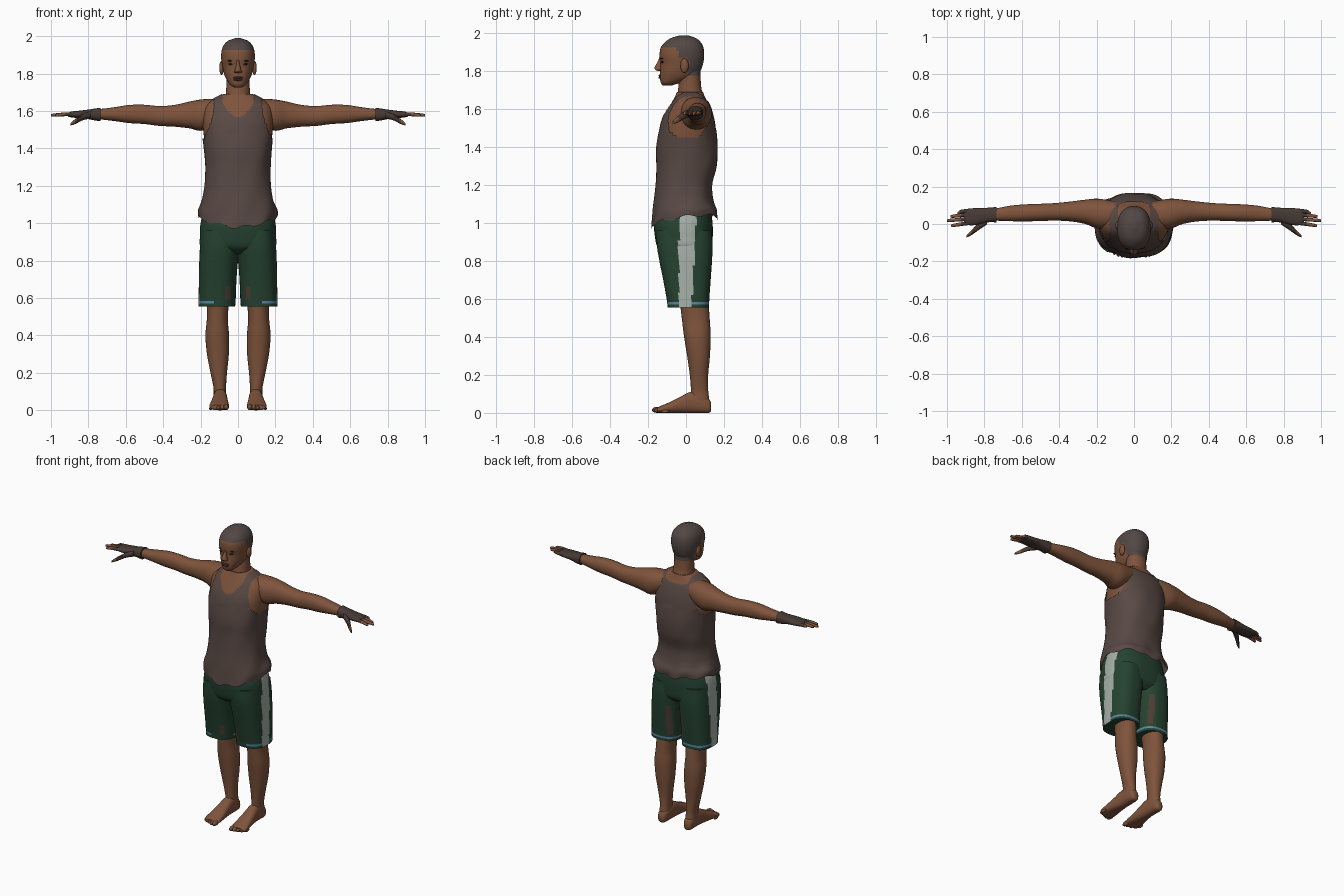
import bpy, bmesh, math
from mathutils import Vector

cube = bpy.data.objects.get("Cube")
if cube:
    bpy.data.objects.remove(cube, do_unlink=True)


def material(name, *rgb):
    m = bpy.data.materials.new(name)
    m.use_nodes = True
    m.diffuse_color = (*rgb, 1)
    m.node_tree.nodes["Principled BSDF"].inputs["Base Color"].default_value = (*rgb, 1)
    return m


SKIN = material("brown skin", .21, .088, .045)
HAIR = material("cropped hair", .085, .064, .06)
CLOTH = material("grey brown cloth", .098, .066, .057)
GREEN = material("dark green", .018, .055, .03)
STRIPE = material("pale grey stripe", .38, .43, .39)
BLUE = material("hem blue", .1, .25, .38)
PATCH = material("faded brown", .075, .045, .034)
GLOVE = material("dark glove", .062, .042, .035)
DARK = material("eye and brow dark", .025, .014, .01)
LIPS = material("lip brown", .11, .045, .028)


def finish(name, bm, mats, paint=None, angle=40):
    """Turn a bmesh into a smooth object coloured by the paint rule."""
    bmesh.ops.recalc_face_normals(bm, faces=bm.faces)
    for f in bm.faces:
        f.smooth = True
        if paint:
            f.material_index = paint(f.calc_center_median())
    mesh = bpy.data.meshes.new(name)
    bm.to_mesh(mesh)
    bm.free()
    for m in mats:
        mesh.materials.append(m)
    mesh.set_sharp_from_angle(angle=math.radians(angle))
    obj = bpy.data.objects.new(name, mesh)
    bpy.context.collection.objects.link(obj)
    return obj


def smooth_keys(keys, steps):
    """Catmull-Rom interpolation between cross-section boxes."""
    rows = []
    for i in range(len(keys) - 1):
        a, b, c, d = (keys[min(max(i + k, 0), len(keys) - 1)] for k in (-1, 0, 1, 2))
        for s in range(steps):
            t = s / steps
            rows.append([q + t * ((r - p) / 2 + t * (p - 2.5 * q + 2 * r - w / 2
                         + t * (1.5 * (q - r) + (w - p) / 2)))
                         for p, q, r, w in zip(a, b, c, d)])
    return rows + [list(keys[-1])]


def loft(name, axis, keys, mats, paint=None, n=32, steps=6, side=1, power=2.2,
         caps=True, warp=None, remove=None):
    """Skin rounded sections; each key is (position, u0, u1, v0, v1)."""
    bm = bmesh.new()
    rings = []
    for t, u0, u1, v0, v1 in smooth_keys(keys, steps):
        ring = []
        for k in range(n):
            ang = math.tau * k / n
            c, s = math.cos(ang), math.sin(ang)
            u = (u0 + u1) / 2 + (u1 - u0) / 2 * math.copysign(abs(c) ** (2 / power), c)
            v = (v0 + v1) / 2 + (v1 - v0) / 2 * math.copysign(abs(s) ** (2 / power), s)
            p = Vector({"x": (t, u, v), "y": (u, t, v), "z": (u, v, t)}[axis])
            p.x *= side
            ring.append(bm.verts.new(warp(p) if warp else p))
        rings.append(ring)
    for a, b in zip(rings, rings[1:]):
        for k in range(n):
            j = (k + 1) % n
            bm.faces.new((a[k], a[j], b[j], b[k]))
    if caps:
        bm.faces.new(rings[0])
        bm.faces.new(rings[-1])
    if remove:
        gone = [f for f in bm.faces if remove(f.calc_center_median())]
        bmesh.ops.delete(bm, geom=gone, context="FACES")
    return finish(name, bm, mats, paint)


def ball(name, loc, size, mat):
    bm = bmesh.new()
    bmesh.ops.create_uvsphere(bm, u_segments=16, v_segments=10, radius=1)
    for v in bm.verts:
        v.co = Vector(loc) + v.co * Vector(size)
    return finish(name, bm, [mat], angle=80)


def sym(rows, pad=0):
    """Rows (z, half width, front, back) to symmetric section boxes."""
    return [(z, -w - pad, w + pad, f - pad, b + pad) for z, w, f, b in rows]


# Torso skin, with the tank top as a slightly larger open shell
TORSO = [(.975, .205, -.172, .16), (1.03, .204, -.168, .158), (1.1, .188, -.163, .14),
         (1.2, .17, -.154, .13), (1.3, .168, -.15, .154), (1.4, .175, -.15, .16),
         (1.5, .186, -.133, .15), (1.56, .188, -.116, .14), (1.62, .178, -.084, .122),
         (1.66, .135, -.062, .102), (1.69, .08, -.048, .09)]


def hang(p):
    # Uneven hem and soft cloth folds
    low = min(1, max(0, (1.13 - p.z) / .15))
    ang = math.atan2(p.x, p.y)
    fold = math.sin(5 * ang + 11 * p.z) * math.sin(7 * p.z + 2 * ang)
    grow = 1 + fold * (.015 + .025 * low) * (p.z < 1.5)
    lift = low * (.045 * (p.y / .34 + .5) + .035 * abs(p.x) / .2 + .008 * math.sin(9 * ang))
    return Vector((p.x * grow, p.y * grow, p.z + lift))


def outside_tank(p):
    x = abs(p.x)
    neckline = 1.565 + 12 * x * x if p.y < .02 else 1.64 + 2 * x * x
    arm = p.z > 1.45 and x > .13 + .06 * ((1.64 - p.z) / .2) ** 2
    return (x < .085 and p.z > neckline) or arm


loft("chest", "z", sym(TORSO[4:]), [SKIN], n=48, power=2.3)
loft("tank_top", "z", sym(TORSO, .007), [CLOTH], n=96, steps=8, power=2.3,
     caps=False, warp=hang, remove=outside_tank)


# Neck and head share one hairline rule
def hairline(p):
    return int(p.z > 1.925 or (p.y > -.045 and p.z > 1.875) or (p.y > .015 and p.z > 1.775))


loft("neck", "z", sym([(1.61, .08, -.07, .105), (1.67, .068, -.048, .092),
                       (1.72, .063, -.04, .08), (1.81, .06, -.03, .075)]),
     [SKIN, HAIR], hairline, steps=10)
loft("head", "z", sym([(1.726, .02, -.122, -.075), (1.74, .042, -.133, -.03),
                       (1.77, .063, -.138, .045), (1.8, .075, -.137, .075),
                       (1.84, .084, -.134, .09), (1.88, .09, -.139, .096),
                       (1.92, .088, -.135, .093), (1.95, .077, -.115, .08),
                       (1.975, .053, -.08, .053), (1.99, .012, -.03, .01)]),
     [SKIN, HAIR], hairline, n=56, power=2.25)
loft("nose", "z", sym([(1.802, .012, -.148, -.12), (1.808, .021, -.16, -.12),
                       (1.82, .017, -.166, -.12), (1.85, .009, -.15, -.12),
                       (1.872, .006, -.141, -.12)]), [SKIN], n=16)
ball("upper_lip", (0, -.136, 1.778), (.028, .01, .006), LIPS)
ball("lower_lip", (0, -.135, 1.767), (.024, .011, .006), LIPS)

for side, label in ((1, "left"), (-1, "right")):
    def part(name, *args, **kw):
        return loft(label + "_" + name, *args, side=side, **kw)

    # Face details
    ball(label + "_eye", (side * .035, -.123, 1.85), (.016, .008, .006), DARK)
    ball(label + "_eyebrow", (side * .037, -.125, 1.868), (.022, .008, .004), DARK)
    ball(label + "_ear", (side * .088, -.008, 1.83), (.012, .022, .038), SKIN)

    # Arm and fingerless glove
    part("arm", "x", [(.1, -.02, .12, 1.54, 1.665), (.19, -.025, .135, 1.495, 1.662),
                      (.26, 0, .13, 1.507, 1.65), (.34, .014, .12, 1.516, 1.632),
                      (.42, .018, .112, 1.52, 1.626), (.5, .016, .108, 1.53, 1.633),
                      (.58, .014, .105, 1.535, 1.632), (.66, .015, .098, 1.546, 1.62),
                      (.74, .018, .083, 1.555, 1.61), (.78, .02, .08, 1.558, 1.605)], [SKIN])
    part("glove", "x", [(.735, .008, .091, 1.545, 1.617), (.77, .01, .088, 1.55, 1.612),
                        (.81, .003, .085, 1.558, 1.606), (.85, -.006, .085, 1.562, 1.601),
                        (.89, -.006, .08, 1.565, 1.597), (.908, 0, .073, 1.57, 1.59)],
         [GLOVE], n=24, power=2.5)
    for finger, base, tip, reach in (("little", .072, .06, .945), ("ring", .051, .041, .982),
                                     ("middle", .029, .019, 1), ("index", .006, -.008, .978)):
        part(finger + "_finger", "x",
             [(x, y - r, y + r, z - r, z + r) for x, y, z, r in
              ((.875, base, 1.582, .011), (.925, (base + tip) / 2, 1.582, .01),
               (reach - .008, tip, 1.577, .008), (reach, tip, 1.575, .003))],
             [SKIN, GLOVE], lambda p: int(abs(p.x) < .93), n=12, steps=4)
    part("thumb", "x", [(.785, -.002, .035, 1.56, 1.598), (.83, -.032, .006, 1.55, 1.583),
                        (.87, -.06, -.034, 1.53, 1.557), (.895, -.072, -.06, 1.522, 1.536)],
         [SKIN, GLOVE], lambda p: int(abs(p.x) < .87), n=12)

    # Lower leg, foot and toes
    part("leg", "z", [(.03, .065, .125, .035, .12), (.07, .063, .13, .025, .122),
                      (.12, .064, .131, .026, .117), (.2, .059, .147, .02, .117),
                      (.3, .049, .166, .006, .126), (.4, .048, .174, -.01, .13),
                      (.48, .054, .167, -.02, .126), (.56, .05, .166, -.03, .12),
                      (.65, .04, .175, -.05, .11)], [SKIN])
    part("foot", "y", [(.133, .08, .112, .012, .05), (.12, .068, .124, 0, .075),
                       (.08, .06, .13, 0, .1), (.03, .058, .132, 0, .112),
                       (-.03, .054, .14, 0, .085), (-.09, .049, .15, 0, .055),
                       (-.13, .048, .153, 0, .038), (-.15, .055, .145, .003, .028)],
         [SKIN], power=2.5)
    for i in range(5):
        r = .016 - .0018 * i
        ball(label + "_toe_" + str(i + 1), (side * (.063 + .021 * i), -.15 + .004 * i * i * .6, r),
             (r * .85, .03 - .002 * i, r), SKIN)


# Shorts with side stripes, hem line and worn inner patches
def shorts_paint(p):
    x = abs(p.x)
    if x > .12 and -.037 < p.y < .03 + .05 * (p.z - .55):
        return 1
    if .572 < p.z < .586 and (p.y > -.03 or x > .13):
        return 2
    back = p.y > .03 and .03 < x < .062 and .6 < p.z < .8
    front = p.y < 0 and .04 < x < .07 and .59 < p.z < .66
    return 3 if back or front else 0


SHORTS = [GREEN, STRIPE, BLUE, PATCH]
loft("shorts_hips", "z", sym([(.835, .13, -.1, .1), (.87, .198, -.148, .135),
                              (.93, .204, -.164, .141), (1, .2, -.168, .14),
                              (1.07, .18, -.15, .13)]),
     SHORTS, shorts_paint, n=80, power=2.5)
for side, label in ((1, "left"), (-1, "right")):
    loft(label + "_shorts_leg", "z",
         [(.555, .015, .212, -.097, .122), (.6, .012, .211, -.102, .123),
          (.7, .008, .209, -.12, .13), (.8, 0, .207, -.14, .137),
          (.88, -.008, .203, -.153, .14), (.96, 0, .195, -.155, .135)],
         SHORTS, shorts_paint, n=72, steps=8, side=side, power=2.6)
